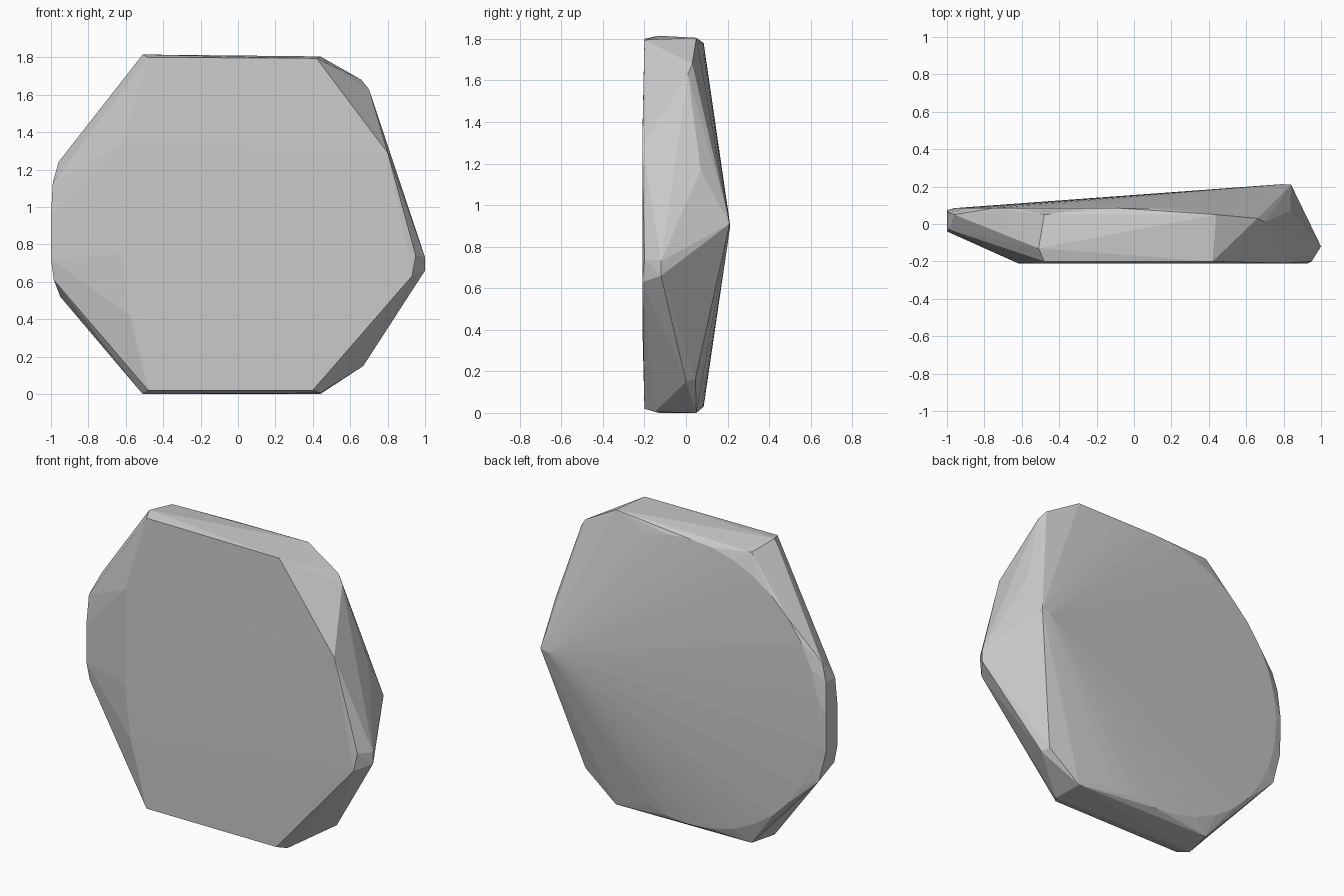
import bpy, bmesh
from math import sin, cos, radians

cube = bpy.data.objects.get("Cube")
if cube:
    bpy.data.objects.remove(cube, do_unlink=True)

# Stone grey
grey = bpy.data.materials.new("stone_grey")
grey.use_nodes = True
colour = (0.6, 0.6, 0.6, 1)
grey.diffuse_color = colour
grey.node_tree.nodes["Principled BSDF"].inputs["Base Color"].default_value = colour

# Flat front face
front = [(-.48, -.2, 1.80), (.42, -.2, 1.795), (.8, -.21, 1.29), (.95, -.2, .74),
         (.93, -.21, .63), (.40, -.2, .02), (-.48, -.2, .02),
         (-.58, -.21, .42), (-.62, -.21, .75), (-.62, -.21, 1.33)]
# Chipped right side and the high point of the back
right = [(1, -.12, .73), (1, -.12, .66), (.84, .21, .91), (.79, .213, .9),
         (.70, .01, 1.63), (.66, .03, 1.68), (.835, .07, 1.17),
         (.67, 0, .15), (.65, .045, .165)]
# Rounded left edge
left = [(-.96, .05, 1.24), (-.99, .06, 1.13), (-1, .075, .95), (-1, .07, .72),
        (-.95, .07, .52), (-.99, -.03, 1.13), (-1, -.04, .95), (-1, -.04, .72),
        (-.985, -.03, .61)]
# Top and bottom edges
ends = [(-.51, -.13, 1.815), (-.48, .05, 1.79), (.44, .05, 1.805),
        (-.51, -.13, 0), (-.48, .05, .01), (.44, .05, 0), (.44, -.15, .005)]
# Round rim of the back
rim = [(-.08 + .88 * cos(radians(a)), .085, .905 + .875 * sin(radians(a)))
       for a in range(70, 291, 10)]

# Wrap all edges in one faceted slab
bm = bmesh.new()
for p in front + right + left + ends + rim:
    bm.verts.new(p)
hull = bmesh.ops.convex_hull(bm, input=bm.verts)
loose = {v for v in hull["geom_interior"] + hull["geom_unused"]
         if isinstance(v, bmesh.types.BMVert)}
bmesh.ops.delete(bm, geom=list(loose), context='VERTS')
bmesh.ops.dissolve_limit(bm, angle_limit=radians(1), verts=bm.verts, edges=bm.edges)
bmesh.ops.recalc_face_normals(bm, faces=bm.faces)
mesh = bpy.data.meshes.new("stone_slab")
bm.to_mesh(mesh)
bm.free()
mesh.materials.append(grey)
slab = bpy.data.objects.new("stone_slab", mesh)
bpy.context.collection.objects.link(slab)
